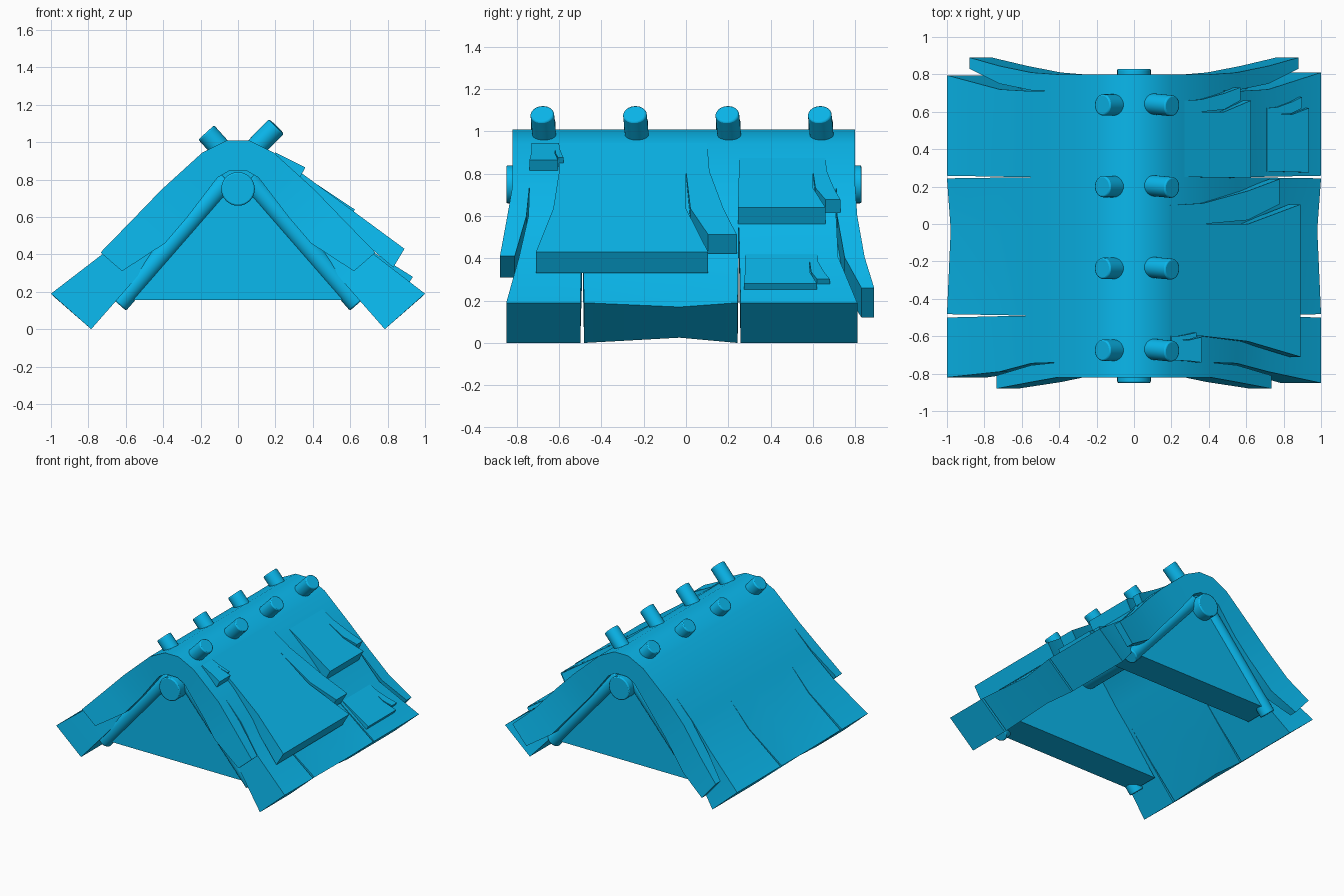
import bpy, bmesh, math
from mathutils import Vector

if "Cube" in bpy.data.objects:
    bpy.data.objects.remove(bpy.data.objects["Cube"])

mat = bpy.data.materials.new("blue")
mat.diffuse_color = (0.003, 0.48, 0.85, 1)
mat.use_nodes = True
mat.node_tree.nodes["Principled BSDF"].inputs["Base Color"].default_value = mat.diffuse_color


def finish(ob, angle=30, bevel=0.0):
    ob.data.materials.append(mat)
    if bevel:
        m = ob.modifiers.new("bevel", "BEVEL")
        m.width, m.segments, m.limit_method = bevel, 2, "ANGLE"
    bpy.ops.object.select_all(action="DESELECT")
    ob.select_set(True)
    bpy.context.view_layer.objects.active = ob
    bpy.ops.object.shade_smooth_by_angle(angle=math.radians(angle))
    return ob


class Shell:
    """Lofted cloth strips; walls shared by two strips cancel out."""

    def __init__(self, name):
        self.name, self.bm, self.verts, self.faces = name, bmesh.new(), {}, {}

    def vert(self, x, y, z):
        key = (round(x, 4), round(y, 4), round(z, 4))
        if key not in self.verts:
            self.verts[key] = self.bm.verts.new((x, y, z))
        return self.verts[key]

    def face(self, vs):
        key = frozenset(vs)
        if key in self.faces:
            self.faces.pop(key)
        else:
            self.faces[key] = vs

    def strip(self, outer, inner, ylo, yhi, side=1):
        rings = []
        for (ox, oz), (ix, iz), a, b in zip(outer, inner, ylo, yhi):
            rings.append([self.vert(side * ox, a, oz), self.vert(side * ox, b, oz),
                          self.vert(side * ix, b, iz), self.vert(side * ix, a, iz)])
        for r, s in zip(rings, rings[1:]):
            for i in range(4):
                j = (i + 1) % 4
                self.face((r[i], r[j], s[j], s[i]))
        self.face(tuple(rings[0]))
        self.face(tuple(rings[-1]))

    def build(self):
        for vs in self.faces.values():
            self.bm.faces.new(vs)
        loose = [v for v in self.bm.verts if not v.link_faces]
        bmesh.ops.delete(self.bm, geom=loose, context="VERTS")
        bmesh.ops.recalc_face_normals(self.bm, faces=self.bm.faces)
        me = bpy.data.meshes.new(self.name)
        self.bm.to_mesh(me)
        self.bm.free()
        ob = bpy.data.objects.new(self.name, me)
        bpy.context.collection.objects.link(ob)
        return finish(ob)


def cylinder(name, p, q, r):
    p, q = Vector(p), Vector(q)
    bpy.ops.mesh.primitive_cylinder_add(vertices=32, radius=r, depth=(q - p).length,
                                        location=(p + q) / 2)
    ob = bpy.context.object
    ob.name = name
    ob.rotation_euler = (q - p).to_track_quat("Z", "Y").to_euler()
    return finish(ob, 40, 0.008)


# Roof cover: stations from ridge to eave, split into hanging strips
outer = [(0, 1.01), (.06, 1.01), (.19, .945), (.41, .745), (.55, .60), (.72, .405), (1, .19)]
inner = [(0, .845), (.05, .845), (.11, .81), (.27, .60), (.39, .46), (.57, .245), (.785, 0)]
front_o, front_i = outer[:5] + [(.735, .41)], inner[:5] + [(.62, .31)]
back_o, back_i = outer[:6] + [(.88, .26)], inner[:6] + [(.76, .12)]
roof = Shell("roof_cover")
for side in (-1, 1):
    eave_front, eave_back = (-.85, .81) if side > 0 else (-.82, .795)
    roof.strip(front_o, front_i, [-.82] * 4 + [-.845, -.88], [-.74] * 4 + [-.755, -.81], side)
    roof.strip(outer, inner, [-.74] * 4 + [-.745, -.79, eave_front], [-.49] * 5 + [-.493, -.5], side)
    roof.strip(outer, inner, [-.49] * 5 + [-.487, -.482], [-.03] * 7, side)
    roof.strip(outer, inner, [-.03] * 7, [.25] * 5 + [.248, .244], side)
    roof.strip(outer, inner, [.25] * 5 + [.253, .258], [.71] * 5 + [.72, eave_back], side)
    roof.strip(back_o, back_i, [.71] * 4 + [.715, .75, .83], [.80] * 4 + [.81, .845, .89], side)
# slight bow in the middle of each eave
for v in roof.bm.verts:
    if abs(v.co.y + .03) < .001 and abs(v.co.x) > .75:
        top = abs(v.co.x) > .9
        v.co.x -= math.copysign(.02, v.co.x) if top else 0
        v.co.z += -.02 if top else .025
roof.build()


# Patches on the right slope: a body with a narrow curled edge flap
def patch(name, top, end, end_in, lo, cut, hi):
    def lerp(a, b, t):
        return a + (b - a) * t

    def path(a, b, ts):
        return [(lerp(a[0], b[0], t), lerp(a[1], b[1], t)) for t in ts]

    top_in = (top[0] - .03, top[1] - .04)
    ts, tf, ease = (0, .26, .6, 1), (0, .26, .6, .84), (0, 0, .25, 1)
    sh = Shell(name)
    sh.strip(path(top, end, ts), path(top_in, end_in, ts),
             [lerp(*lo, e) for e in ease], [lerp(*cut, e) for e in (0, 0, 0, 1)])
    sh.strip(path(top, end, tf), path(top_in, end_in, tf),
             [lerp(*cut, e) for e in (0, 0, .2, 1)], [lerp(*hi, e) for e in (0, .08, .55, 1)])
    sh.build()


patch("large_patch", (.19, .945), (.89, .43), (.83, .33), (-.6, -.71), (0, .105), (.1, .24))
patch("middle_patch", (.27, .875), (.625, .64), (.575, .545), (.25, .245), (.6, .66), (.66, .73))
patch("lower_patch", (.71, .42), (.935, .28), (.91, .24), (.28, .275), (.585, .62), (.62, .68))
patch("upper_patch", (.2, .945), (.36, .865), (.325, .80), (-.73, -.74), (-.62, -.605), (-.6, -.58))

# Gable walls
for name, y0, y1 in (("front_gable", -.76, -.52), ("back_gable", .52, .75)):
    sh = Shell(name)
    for side in (-1, 1):
        sh.strip([(0, .86), (.09, .84), (.63, .155)], [(0, .155), (.09, .155), (.5, .155)],
                 [y0] * 3, [y1] * 3, side)
    sh.build()

# Ridge pole and rafters
cylinder("ridge_pole", (0, -.85, .75), (0, .83, .75), .09)
for label, y in (("front", -.73), ("back", .72)):
    for side in (-1, 1):
        cylinder(label + "_rafter", (side * .06, y, .80), (side * .64, y, .135), .055)

# Pegs along the ridge
for y in (-.675, -.237, .2, .637):
    cylinder("left_peg", (-.06, y, .93), (-.17, y, 1.052), .057)
    cylinder("right_peg", (.05, y + .01, .925), (.205, y - .005, 1.084), .056)
